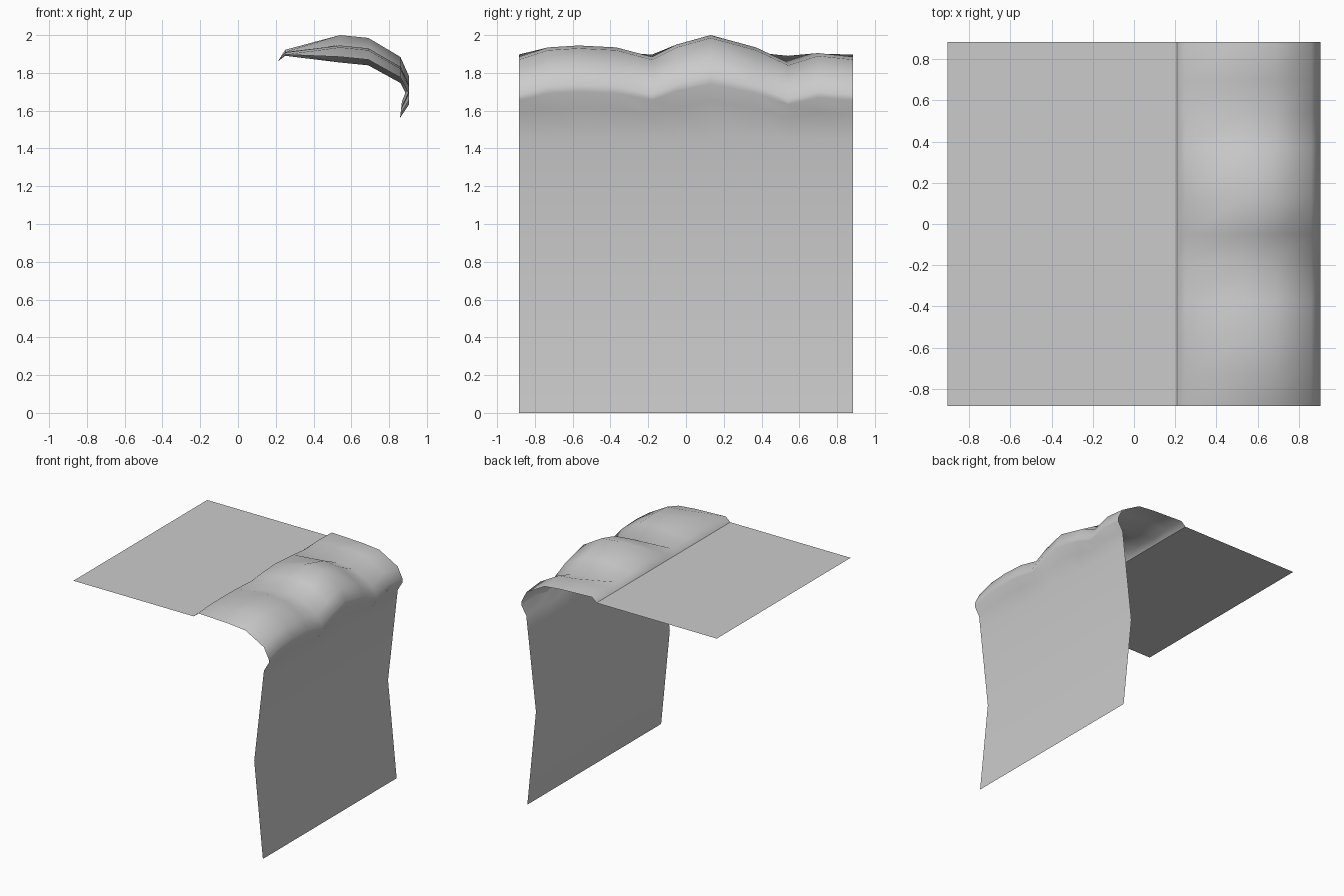
import bpy, bmesh, math

if "Cube" in bpy.data.objects:
    bpy.data.objects.remove(bpy.data.objects["Cube"])

HALF_Y = 0.885
FLAT_Z = 1.86

# bump height along y (zero at both ends so the tile repeats)
BUMPS = [(-HALF_Y, 0.0), (-0.73, 0.05), (-0.57, 0.06), (-0.37, 0.05), (-0.18, 0.0),
         (-0.05, 0.065), (0.13, 0.115), (0.37, 0.05), (0.54, -0.03), (0.70, 0.02),
         (HALF_Y, 0.0)]

# lip cross-section: x, z, share of the bump height
LIP = [(0.21, 1.86, 0.0), (0.25, 1.897, 0.22), (0.54, 1.885, 1.0), (0.69, 1.87, 1.0),
       (0.86, 1.775, 0.95), (0.905, 1.685, 0.85), (0.905, 1.655, 0.75), (0.86, 1.58, 0.6)]


def wall_x(z):
    # wall leans in to mid height and back out again
    return 0.77 + 0.09 * (z - 0.8) / 0.78 if z > 0.8 else 0.77 + 0.08 * (0.8 - z) / 0.8


def strip_object(name, rows, smooth=True):
    """Skin neighbouring rows of points into one sheet."""
    bm = bmesh.new()
    grid = [[bm.verts.new(p) for p in row] for row in rows]
    for a, b in zip(grid, grid[1:]):
        for i in range(len(a) - 1):
            bm.faces.new((a[i], a[i + 1], b[i + 1], b[i]))
    mesh = bpy.data.meshes.new(name)
    bm.to_mesh(mesh)
    bm.free()
    obj = bpy.data.objects.new(name, mesh)
    bpy.context.collection.objects.link(obj)
    for p in mesh.polygons:
        p.use_smooth = smooth
    return obj


# flat ground on top
strip_object("flat_ground",
             [[(-0.905, y, FLAT_Z), (0.21, y, FLAT_Z)] for y in (-HALF_Y, HALF_Y)], False)

# bumpy overhanging lip with the cliff wall hanging from it
rows = []
for y, d in BUMPS:
    row = [(x, y, z + s * d) for x, z, s in LIP]
    foot_z = row[-1][2]
    row[-1] = (wall_x(foot_z), y, foot_z)
    row += [(wall_x(z), y, z) for z in (1.45, 0.8, 0.0)]
    rows.append(row)
# sheet faces outward: reversed rows flip the winding when needed
cliff = strip_object("lip_and_wall", rows)
if cliff.data.polygons[2].normal.z < 0:
    cliff.data.flip_normals()
